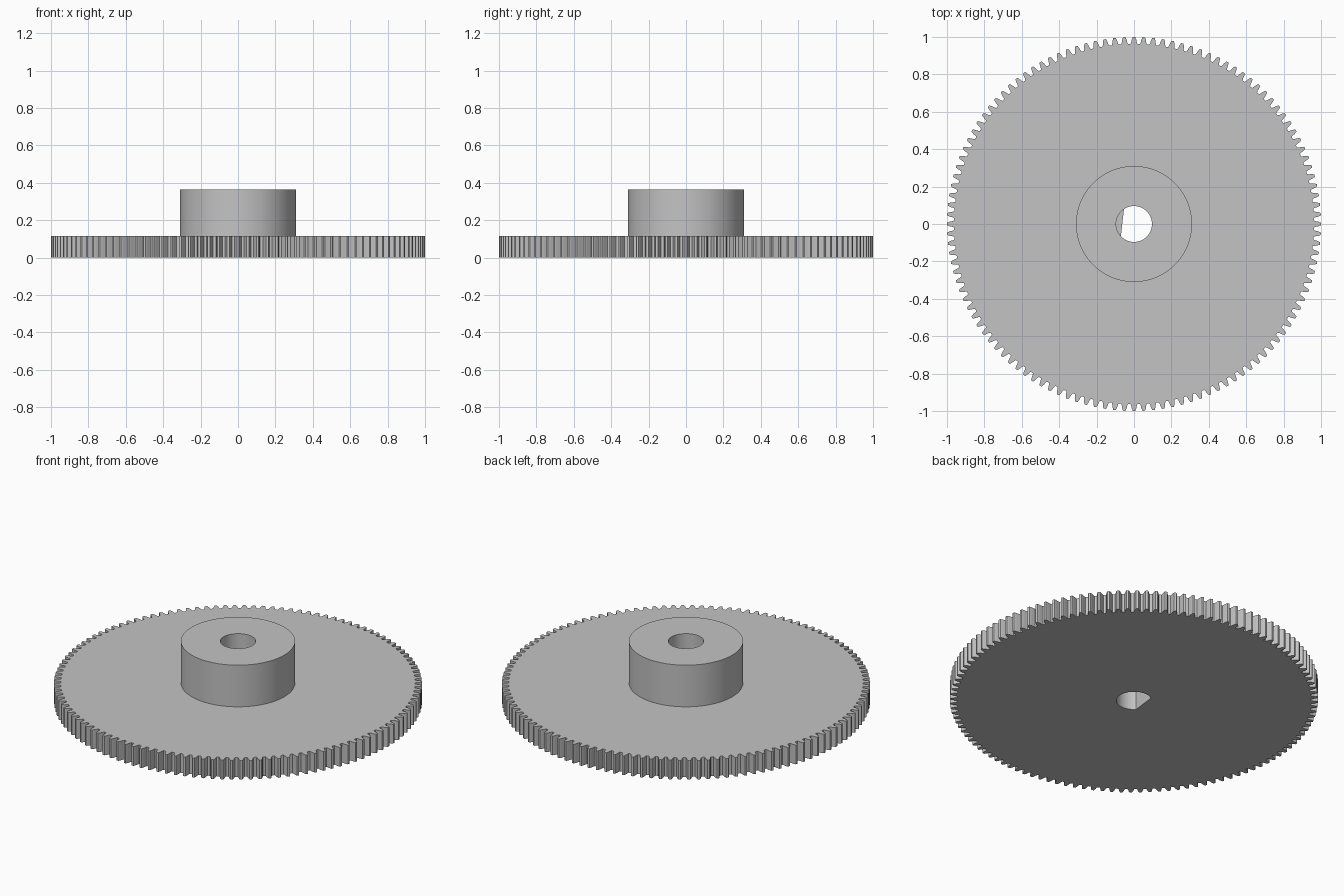
import bpy, bmesh
from math import cos, sin, tau, radians

if "Cube" in bpy.data.objects:
    bpy.data.objects.remove(bpy.data.objects["Cube"], do_unlink=True)

TEETH = 120
PLATE_TOP, HUB_TOP = 0.115, 0.365
HUB_R, BORE_R = 0.31, 0.096

grey = bpy.data.materials.new("plain grey")
grey.use_nodes = True
colour = (0.55, 0.55, 0.55, 1)
grey.diffuse_color = colour
grey.node_tree.nodes["Principled BSDF"].inputs["Base Color"].default_value = colour


def polar(r, a):
    return (r * cos(a), r * sin(a))


def arc(r, start, end, steps, closed=False):
    """Points along an arc; a closed arc leaves out the repeated last point."""
    return [polar(r, start + (end - start) * i / steps)
            for i in range(steps if closed else steps + 1)]


def gear_outline():
    """One tapered tooth flank, mirrored and repeated around the rim."""
    flank = [(0.963, 0.36), (0.972, 0.29), (0.983, 0.25), (0.993, 0.18), (1.0, 0.12)]
    pitch = tau / TEETH
    points = []
    for t in range(TEETH):
        points += [polar(r, (t - w) * pitch) for r, w in flank]
        points += [polar(r, (t + w) * pitch) for r, w in reversed(flank)]
    return points


def pierced_prism(name, outer, inner, z0, z1):
    """Extrude the area between two closed outlines from z0 to z1."""
    bm = bmesh.new()
    edges = []
    for loop in (outer, inner):
        verts = [bm.verts.new((x, y, z0)) for x, y in loop]
        edges += [bm.edges.new((v, verts[i - 1])) for i, v in enumerate(verts)]
    bmesh.ops.triangle_fill(bm, edges=edges, use_beauty=True)
    result = bmesh.ops.extrude_face_region(bm, geom=bm.faces[:], use_keep_orig=True)
    top = [g for g in result["geom"] if isinstance(g, bmesh.types.BMVert)]
    bmesh.ops.translate(bm, verts=top, vec=(0, 0, z1 - z0))
    bmesh.ops.recalc_face_normals(bm, faces=bm.faces[:])
    mesh = bpy.data.meshes.new(name)
    bm.to_mesh(mesh)
    bm.free()
    mesh.materials.append(grey)
    obj = bpy.data.objects.new(name, mesh)
    bpy.context.collection.objects.link(obj)
    bpy.ops.object.select_all(action="DESELECT")
    obj.select_set(True)
    bpy.context.view_layer.objects.active = obj
    bpy.ops.object.shade_smooth_by_angle(angle=radians(20))
    return obj


# Toothed plate with a D-shaped shaft hole, its flat on the -x side
d_bore = arc(BORE_R, radians(-137), radians(124), 48)
pierced_prism("gear_plate", gear_outline(), d_bore, 0, PLATE_TOP)

# Raised hub with a round bore
pierced_prism("hub", arc(HUB_R, 0, tau, 72, True), arc(BORE_R, 0, tau, 72, True),
              PLATE_TOP, HUB_TOP)
